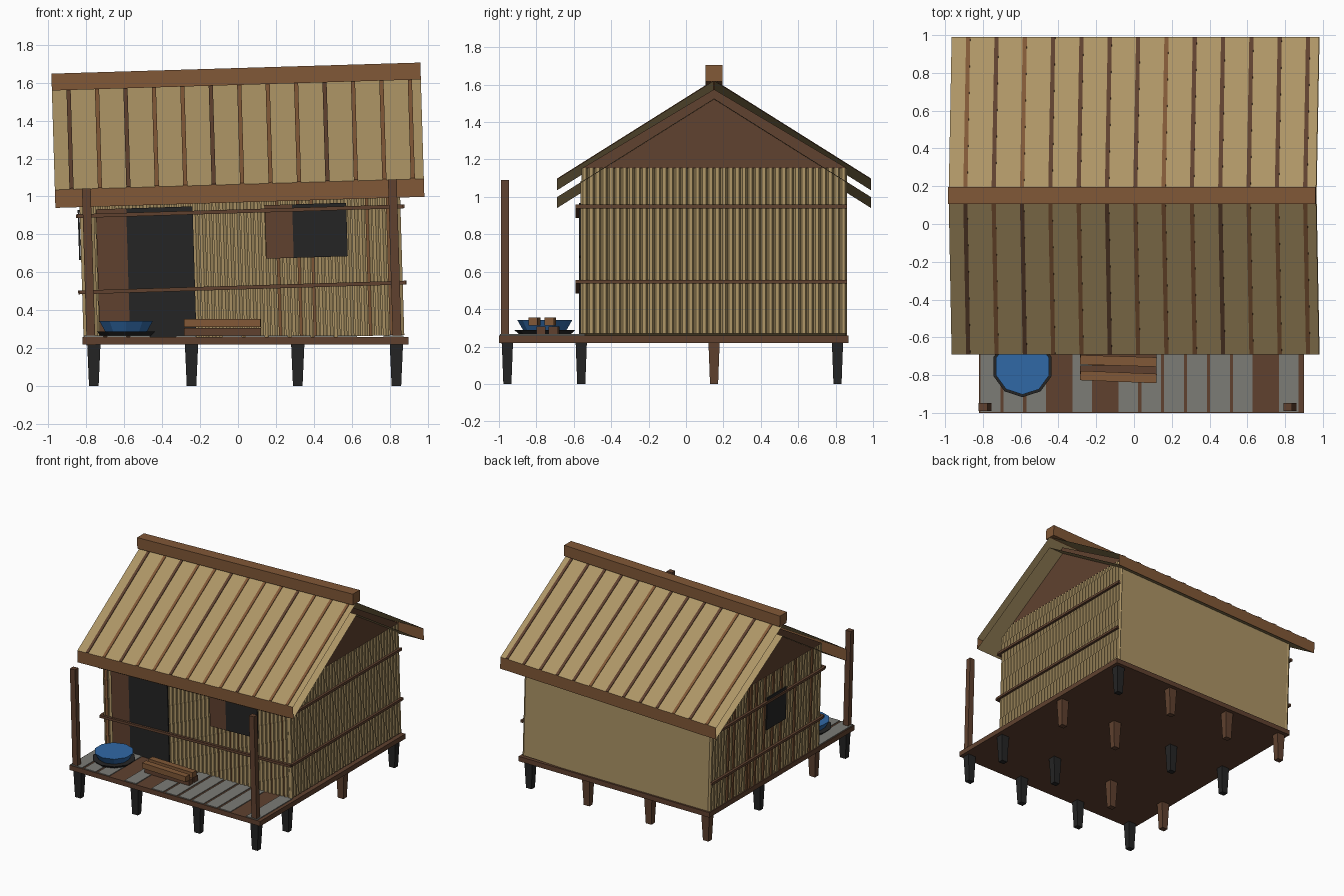
import bpy, bmesh, math
from mathutils import Matrix, Vector

if "Cube" in bpy.data.objects:
    bpy.data.objects.remove(bpy.data.objects["Cube"])


def material(name, rgb):
    m = bpy.data.materials.new(name)
    m.diffuse_color = (*rgb, 1)
    m.use_nodes = True
    m.node_tree.nodes["Principled BSDF"].inputs["Base Color"].default_value = m.diffuse_color
    return m


STRAW = material("straw", (0.42, 0.30, 0.132))
BROWN = material("brown_wood", (0.22, 0.098, 0.038))
DARK = material("dark_wood", (0.115, 0.053, 0.028))
GREY = material("grey_plank", (0.20, 0.20, 0.18))
BLACK = material("black", (0.018, 0.018, 0.018))
BLUE = material("blue", (0.03, 0.14, 0.38))

# The whole hut leans slightly on its level deck
PIVOT = Vector((0, 0, 1.3))
LEAN = (Matrix.Translation(PIVOT) @ Matrix.Rotation(-0.03, 4, 'Y')
        @ Matrix.Translation(-PIVOT))


def finish(name, bm, mats, lean=False, normals=True):
    if normals:
        bmesh.ops.recalc_face_normals(bm, faces=bm.faces[:])
    if lean:
        bm.transform(LEAN)
    mesh = bpy.data.meshes.new(name)
    bm.to_mesh(mesh)
    bm.free()
    for m in mats:
        mesh.materials.append(m)
    ob = bpy.data.objects.new(name, mesh)
    bpy.context.collection.objects.link(ob)
    return ob


def add_box(bm, lo, hi, taper=1.0, yaw=0.0):
    lo, hi = Vector(lo), Vector(hi)
    mid, size = (lo + hi) / 2, hi - lo
    verts = bmesh.ops.create_cube(bm, size=1)['verts']
    for v in verts:
        if v.co.z < 0:
            v.co.x *= taper
            v.co.y *= taper
    bmesh.ops.transform(bm, verts=verts, matrix=Matrix.Translation(mid)
                        @ Matrix.Rotation(yaw, 4, 'Z') @ Matrix.Diagonal((*size, 1)))


def box(name, lo, hi, mat, lean=False, taper=1.0, yaw=0.0):
    bm = bmesh.new()
    add_box(bm, lo, hi, taper, yaw)
    return finish(name, bm, [mat], lean)


# Deck and its planks
box("deck", (-0.82, -1, 0.22), (0.90, 0.87, 0.26), DARK)
bm = bmesh.new()
for i in range(14):
    if i not in (3, 5, 12):
        x = -0.82 + 0.1215 * i
        add_box(bm, (x + 0.008, -0.995, 0.259), (x + 0.112, -0.54, 0.266))
finish("deck_planks", bm, [GREY])

# Stilts, rows from front to back
for row, (y, kinds) in enumerate([(-0.955, "kkkk"), (-0.56, "bbkk"),
                                  (0.15, "kkbb"), (0.81, "bbbk")]):
    for x, kind in zip((-0.76, -0.245, 0.315, 0.835), kinds):
        box("stilt", (x - 0.035, y - 0.03, 0), (x + 0.035, y + 0.03, 0.222),
            BLACK if kind == "k" else DARK, taper=0.72)

# Wall core and the triangular gables
box("wall_core", (-0.83, -0.54, 0.245), (0.83, 0.855, 1.125), STRAW, lean=True)
bm = bmesh.new()
for x in (-0.842, 0.842):
    for y, z in ((-0.555, 1.128), (0.86, 1.128), (0.15, 1.55)):
        bm.verts.new((x, y, z))
v = list(bm.verts)
for f in ((0, 1, 2), (3, 4, 5), (0, 1, 4, 3), (1, 2, 5, 4), (2, 0, 3, 5)):
    bm.faces.new([v[i] for i in f])
finish("gables", bm, [DARK], lean=True)


# Walls of upright poles
def pole_wall(name, start, end, count, browns, top):
    bm = bmesh.new()
    a, b = Vector(start), Vector(end)
    r = (b - a).length / count / 2
    for i in range(count):
        p = a.lerp(b, (i + 0.5) / count)
        bmesh.ops.create_cone(bm, cap_ends=True, segments=6, radius1=r, radius2=r,
                              depth=top - 0.245,
                              matrix=Matrix.Translation((p.x, p.y, (top + 0.245) / 2)))
        bm.faces.ensure_lookup_table()
        for f in bm.faces[-8:]:
            f.material_index = int(i in browns)
    finish(name, bm, [STRAW, BROWN], lean=True)


side_browns = {4, 10, 15, 18, 21, 24, 26, 27, 32, 34}
pole_wall("front_wall_poles", (-0.84, -0.545, 0), (0.84, -0.545, 0), 46,
          {0, 28, 31, 33, 41, 44}, 1.06)
for name, x in (("left_wall_poles", -0.83), ("right_wall_poles", 0.83)):
    pole_wall(name, (x, -0.56, 0), (x, 0.86, 0), 40, side_browns, 1.128)

# Rails around three walls
for z in (0.52, 0.922):
    box("front_rail", (-0.86, -0.59, z - 0.01), (0.86, -0.568, z + 0.01), DARK, lean=True)
    for x in (-0.856, 0.856):
        box("side_rail", (x - 0.01, -0.57, z - 0.01), (x + 0.01, 0.86, z + 0.01),
            DARK, lean=True)


# Door and windows as thin plates
def front_plate(name, x0, x1, z0, z1, mat):
    box(name, (x0, -0.572, z0), (x1, -0.563, z1), mat, lean=True)


front_plate("doorway", -0.60, -0.25, 0.25, 0.955, BLACK)
front_plate("door_leaf", -0.76, -0.60, 0.25, 0.955, DARK)
front_plate("front_window", 0.275, 0.56, 0.668, 0.95, BLACK)
front_plate("window_shutter", 0.13, 0.275, 0.668, 0.95, DARK)
box("left_window", (-0.856, -0.09, 0.69), (-0.847, 0.16, 0.955), BLACK, lean=True)

# Porch posts
for x in (-0.807, 0.807):
    box("porch_post", (x - 0.023, -0.99, 0.24), (x + 0.023, -0.947, 1.066), DARK, lean=True)

# Roof: top and bottom sheets joined by eave boards, ends open
HALF, RY, RZ, EZ, RUN = 0.973, 0.15, 1.592, 1.064, 0.84
THICK = 0.095
profile = [(RY - RUN, EZ), (RY, RZ), (RY + RUN, EZ),
           (RY + RUN, EZ - THICK), (RY, RZ - THICK), (RY - RUN, EZ - THICK)]
bm = bmesh.new()
rings = [[bm.verts.new((x, y, z)) for y, z in profile] for x in (-HALF, HALF)]
for i in range(6):
    j = (i + 1) % 6
    f = bm.faces.new((rings[0][i], rings[1][i], rings[1][j], rings[0][j]))
    f.material_index = int(i in (2, 5))
finish("roof", bm, [STRAW, BROWN], lean=True, normals=False)
box("ridge_beam", (-HALF, RY - 0.045, RZ - 0.004), (HALF, RY + 0.045, 1.677), BROWN, lean=True)

# Roof battens as thin strips on both slopes
bm = bmesh.new()
for side, darks in ((-1, {0, 2, 5, 9}), (1, {1, 3, 4, 5, 6, 8, 9, 10, 11, 12})):
    for i in range(13):
        x = 0.015 + 0.15 * (i - 6)
        corners = [(x - 0.011, RY, RZ), (x + 0.011, RY, RZ),
                   (x + 0.011, RY + side * RUN, EZ), (x - 0.011, RY + side * RUN, EZ)]
        if side > 0:
            corners.reverse()
        low = [bm.verts.new(c) for c in corners]
        high = [bm.verts.new(Vector(c) + Vector((0, 0, 0.006))) for c in corners]
        quads = [high] + [[low[k], low[(k + 1) % 4], high[(k + 1) % 4], high[k]]
                          for k in range(4)]
        for q in quads:
            bm.faces.new(q).material_index = int(i in darks)
finish("roof_battens", bm, [BROWN, DARK], lean=True)


# Wash basin on a dark tray
def frustum(name, r_low, r_high, z0, z1, mat):
    bm = bmesh.new()
    bmesh.ops.create_cone(bm, cap_ends=True, segments=10, radius1=r_low, radius2=r_high,
                          depth=z1 - z0,
                          matrix=Matrix.Translation((-0.59, -0.755, (z0 + z1) / 2)))
    finish(name, bm, [mat])


frustum("basin_tray", 0.135, 0.162, 0.262, 0.288, BLACK)
frustum("basin", 0.115, 0.148, 0.286, 0.343, BLUE)

# Stacked firewood
for y, z, mat, yaw in ((-0.775, 0.286, DARK, 0.0), (-0.705, 0.286, DARK, -0.02),
                       (-0.81, 0.333, BROWN, -0.04), (-0.725, 0.333, BROWN, -0.03)):
    box("firewood", (-0.285, y - 0.025, z - 0.022), (0.12, y + 0.025, z + 0.022), mat, yaw=yaw)
